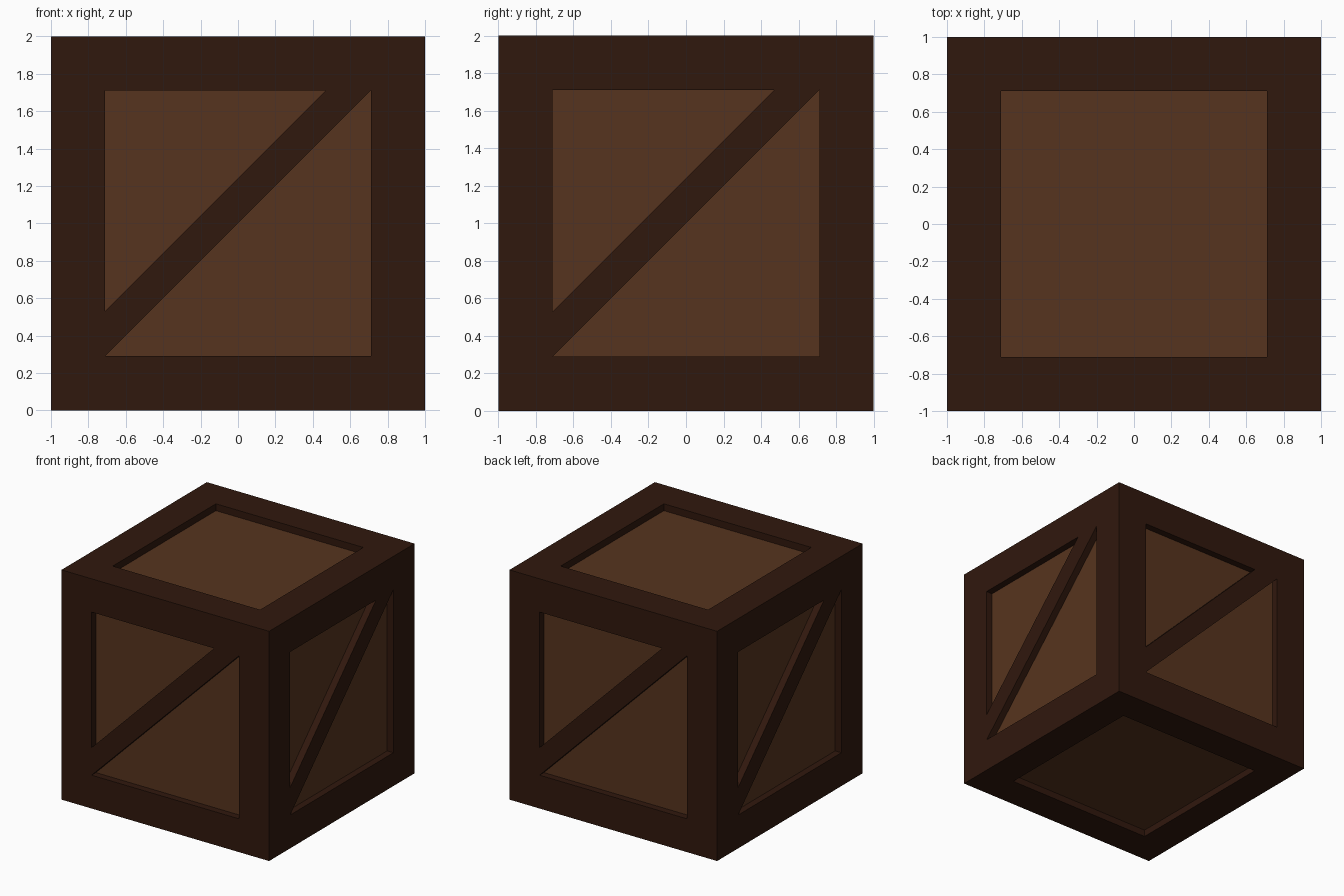
import bpy, bmesh
from math import pi
from mathutils import Matrix, Vector

if "Cube" in bpy.data.objects:
    bpy.data.objects.remove(bpy.data.objects["Cube"])

H = 1.0        # half size of the crate
IN = 0.71      # half size of the recessed openings
D = 0.06       # recess depth
BAND = 0.24    # vertical width of the diagonal brace


def material(name, rgb):
    m = bpy.data.materials.new(name)
    m.diffuse_color = (*rgb, 1)
    m.use_nodes = True
    m.node_tree.nodes["Principled BSDF"].inputs["Base Color"].default_value = m.diffuse_color
    return m


frame_mat = material("dark_wood", (0.030, 0.0090, 0.0040))
panel_mat = material("light_wood", (0.094, 0.034, 0.013))


def finish(bm, name, mat):
    bm.normal_update()
    me = bpy.data.meshes.new(name)
    bm.to_mesh(me)
    bm.free()
    me.materials.append(mat)
    ob = bpy.data.objects.new(name, me)
    bpy.context.collection.objects.link(ob)
    return ob


# Frame: cube with every face inset and its opening pushed inwards
bm = bmesh.new()
bmesh.ops.create_cube(bm, size=2 * H)
openings = list(bm.faces)
bmesh.ops.inset_individual(bm, faces=openings, thickness=H - IN, use_even_offset=True)
for f in openings:
    n = f.normal.copy()
    new = bmesh.ops.extrude_discrete_faces(bm, faces=[f])["faces"][0]
    bmesh.ops.translate(bm, verts=new.verts, vec=-n * D)
    bm.faces.remove(new)
bmesh.ops.translate(bm, verts=bm.verts, vec=(0, 0, H))
finish(bm, "frame", frame_mat)

# Turn a part made on the front side (-y) to another side
lift = Matrix.Translation((0, 0, H))
sides = {
    "front": Matrix.Identity(4),
    "right": Matrix.Rotation(pi / 2, 4, "Z"),
    "back": Matrix.Rotation(pi, 4, "Z"),
    "left": Matrix.Rotation(-pi / 2, 4, "Z"),
    "top": Matrix.Rotation(-pi / 2, 4, "X"),
    "bottom": Matrix.Rotation(pi / 2, 4, "X"),
}


def plate(name, outline, y, thickness, turn, mat):
    bm = bmesh.new()
    face = bm.faces.new([bm.verts.new((x, y, z)) for x, z in outline])
    if thickness:
        ext = bmesh.ops.extrude_face_region(bm, geom=[face], use_keep_orig=True)
        verts = [v for v in ext["geom"] if isinstance(v, bmesh.types.BMVert)]
        bmesh.ops.translate(bm, verts=verts, vec=Vector((0, thickness, 0)))
        bmesh.ops.recalc_face_normals(bm, faces=bm.faces)
    bm.transform(lift @ turn)
    finish(bm, name, mat)


square = [(-IN, -IN), (IN, -IN), (IN, IN), (-IN, IN)]
diagonal = [(-IN, -IN), (IN, IN), (IN - BAND, IN), (-IN, -IN + BAND)]

# Recessed panels on all six sides, diagonal braces on the four upright sides
for side, turn in sides.items():
    plate(side + "_panel", square, -H + D, 0, turn, panel_mat)
    if side not in ("top", "bottom"):
        plate(side + "_brace", diagonal, -H, D, turn, frame_mat)
